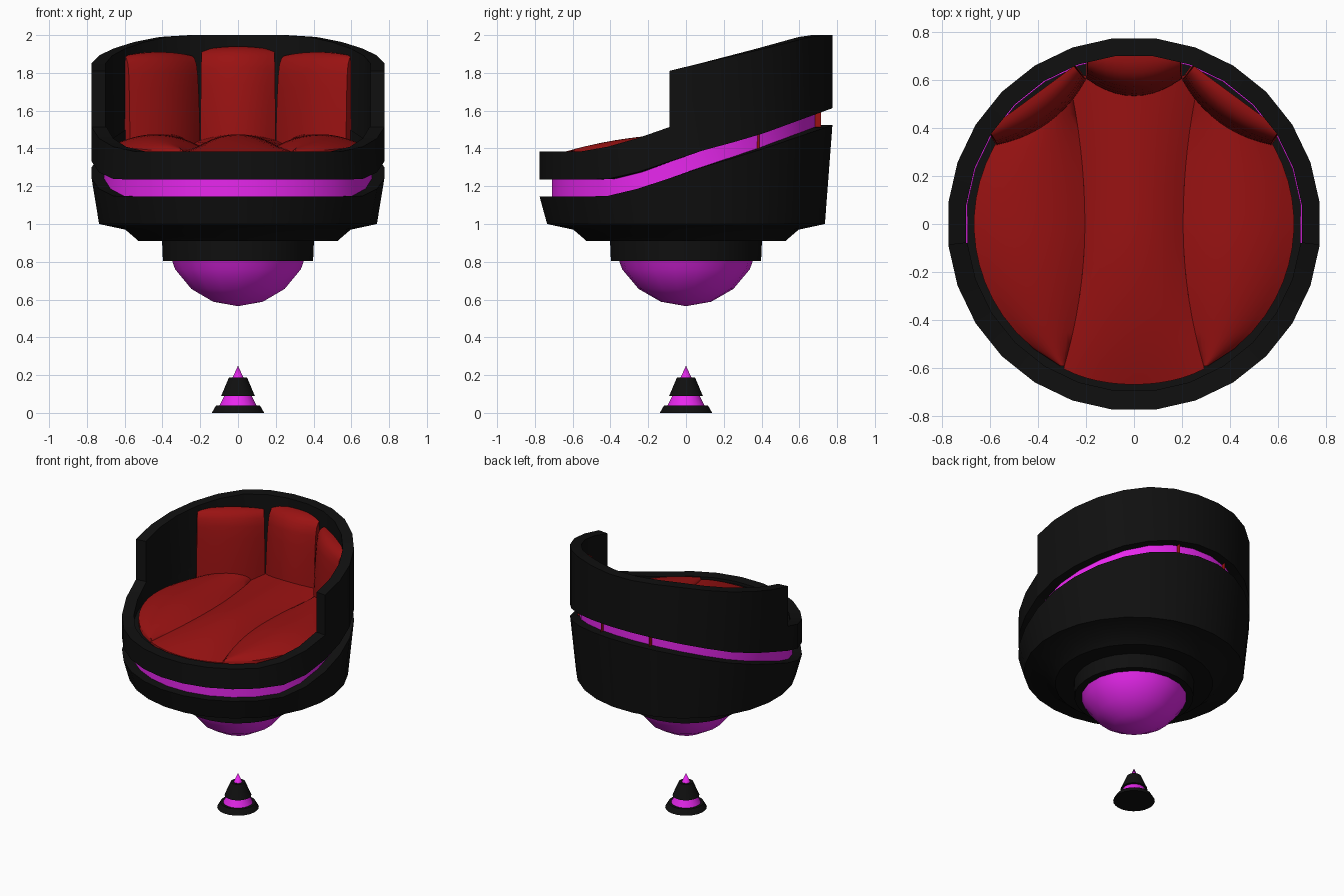
import bpy, bmesh, math
from mathutils import Vector

if "Cube" in bpy.data.objects:
    bpy.data.objects.remove(bpy.data.objects["Cube"])


def material(name, rgb):
    m = bpy.data.materials.new(name)
    m.diffuse_color = (*rgb, 1)
    m.use_nodes = True
    m.node_tree.nodes["Principled BSDF"].inputs["Base Color"].default_value = m.diffuse_color
    return m


BLACK = material("black", (0.005, 0.005, 0.005))
MAGENTA = material("magenta", (0.8, 0.02, 0.85))
RED = material("red", (0.32, 0.006, 0.006))
N = 28
STEP = 2 * math.pi / N


def interp(pts):
    """Piecewise linear height over y."""
    def f(y):
        if y <= pts[0][0]:
            return pts[0][1]
        for (a, za), (b, zb) in zip(pts, pts[1:]):
            if y <= b:
                return za + (zb - za) * (y - a) / (b - a)
        return pts[-1][1]
    return f


def finish(bm, name, mat, angle=30):
    bmesh.ops.remove_doubles(bm, verts=bm.verts, dist=0.0005)
    bmesh.ops.recalc_face_normals(bm, faces=bm.faces)
    me = bpy.data.meshes.new(name)
    bm.to_mesh(me)
    bm.free()
    ob = bpy.data.objects.new(name, me)
    bpy.context.collection.objects.link(ob)
    me.materials.append(mat)
    bpy.ops.object.select_all(action='DESELECT')
    ob.select_set(True)
    bpy.context.view_layer.objects.active = ob
    bpy.ops.object.shade_smooth_by_angle(angle=math.radians(angle))
    return ob


def sweep(name, prof, mat, n=N, first=0, count=None, closed=False):
    """Turn a profile round z; heights may be functions of y. Part turns get end caps."""
    bm = bmesh.new()
    full = count is None
    step = 2 * math.pi / n
    rings = []
    for k in range(n if full else count + 1):
        a = (first + k - 0.5) * step
        y = 0.78 * math.sin(a)
        rings.append([bm.verts.new((r * math.cos(a), r * math.sin(a), z(y) if callable(z) else z))
                      for r, z in prof])
    m = len(prof)
    for k in range(n if full else count):
        p, q = rings[k], rings[(k + 1) % len(rings)]
        for i in range(m if closed else m - 1):
            j = (i + 1) % m
            bm.faces.new((p[i], q[i], q[j], p[j]))
    if not full:
        bm.faces.new(rings[0])
        bm.faces.new(rings[-1])
    return finish(bm, name, mat)


def cushion(name, fn, nu, nv):
    """Grid of fn(u, v) -> (surface, base); the border is folded down to the base."""
    bm = bmesh.new()
    rows = []
    for j in range(-1, nv + 2):
        row = []
        for i in range(-1, nu + 2):
            u, v = min(max(i / nu, 0), 1), min(max(j / nv, 0), 1)
            edge = i in (-1, nu + 1) or j in (-1, nv + 1)
            row.append(bm.verts.new(fn(u, v)[1 if edge else 0]))
        rows.append(row)
    for a, b in zip(rows, rows[1:]):
        for i in range(nu + 2):
            bm.faces.new((a[i], a[i + 1], b[i + 1], b[i]))
    bmesh.ops.dissolve_degenerate(bm, dist=0.0002, edges=bm.edges)
    return finish(bm, name, RED, 45)


# Slanted edges of the shell, as height over y
low = interp([(-.43, 1.145), (-.2, 1.2), (0, 1.275), (.37, 1.385), (.78, 1.525)])
up = interp([(-.43, 1.235), (-.2, 1.287), (0, 1.365), (.37, 1.465), (.78, 1.615)])
rim = interp([(-.5, 1.385), (-.2, 1.47), (-.07, 1.52)])
wall = interp([(-.09, 1.81), (.4, 1.925), (.7, 2.0)])

# Shell
sweep("lower_body", [(0, .91), (.53, .91), (.6, .97), (.74, 1.0), (.78, low), (.7, low)], BLACK)
sweep("glow_band", [(.7, low), (.715, low), (.715, up), (.7, up)], MAGENTA)
sweep("front_rim", [(.70, up), (.78, up), (.78, rim), (.70, rim)], BLACK,
      first=15, count=13, closed=True)
sweep("back_wall", [(.705, up), (.78, up), (.78, wall), (.705, wall)], BLACK,
      first=0, count=15, closed=True)
sweep("inner_tub", [(0, 1.365), (.7, 1.365), (.7, lambda y: max(1.365, up(y) + .02))], BLACK)

# Underside
sweep("collar", [(0, .92), (.405, .92), (.4, .805), (0, .805)], BLACK)
sweep("engine_dome", [(.39 * math.sin(math.radians(t)), .955 - .39 * math.cos(math.radians(t)))
                      for t in range(0, 81, 20)], MAGENTA, n=18)

# Floating spike below
sweep("spike_foot", [(0, 0), (.14, 0), (.118, .038), (0, .038)], BLACK, n=24)
sweep("spike_ring", [(0, .036), (.1, .036), (.07, .095), (0, .095)], MAGENTA, n=24)
sweep("spike_middle", [(0, .09), (.09, .09), (.048, .188), (0, .188)], BLACK, n=24)
sweep("spike_tip", [(0, .185), (.03, .185), (0, .25)], MAGENTA, n=24)


# Seat cushions
def seam(y):
    return .205 + .085 * (y / .59) ** 2 if y < 0 else .205 + .045 * (y / .5) ** 2


def seat_height(t, y):
    w = min(max((y + .7) / .7, 0), 1)
    return 1.365 + (.05 + .06 * (1 - t * t)) * (1 - (1 - w) ** 2)


def seat_middle(u, v):
    t = 2 * u - 1
    y0 = -math.sqrt(.67 ** 2 - (t * .29) ** 2)
    y = y0 + (.62 - y0) * v
    x = t * seam(y)
    return (x, y, seat_height(t, y)), (x, y, 1.33)


def seat_side(s):
    def f(u, v):
        y = -.592 + 1.12 * v
        x0, x1 = seam(y), math.sqrt(.668 ** 2 - y * y)
        x = s * (x0 + (x1 - x0) * u)
        return (x, y, seat_height(2 * u - 1, y)), (x, y, 1.33)
    return f


cushion("seat_middle", seat_middle, 12, 16)

# Backrest pillows: depth share over height, rounded over the top
BACK = [(1.38, 1), (1.5, .97), (1.62, .92), (1.74, .85), (1.83, .77),
        (1.89, .66), (1.925, .45), (1.94, .2)]


def back_pillow(origin, along, out, half, flat, bulge, drop, s=1):
    o, a, n = Vector(origin), Vector(along).normalized(), Vector(out).normalized()

    def f(u, v):
        t = 2 * u - 1
        z, d = BACK[round(v * (len(BACK) - 1))]
        z -= (drop + .02 * t * t) * (z - 1.38) / .56
        depth = d * (flat + bulge * (1 - t * t))
        base = o + a * (t * half * (1 - .04 * v))
        p = base - n * depth
        return (s * p.x, p.y, z), (s * base.x, base.y, z)
    return f


cushion("back_pillow_middle",
        back_pillow((0, .715), (1, 0), (0, 1), .2, .11, .075, 0), 10, 7)
for s, side in ((-1, "left"), (1, "right")):
    cushion("seat_" + side, seat_side(s), 10, 16)
    cushion("back_pillow_" + side,
            back_pillow((.43, .527), (.38, -.28), (.59, .8), .232, .075, .055, .03, s), 10, 7)
